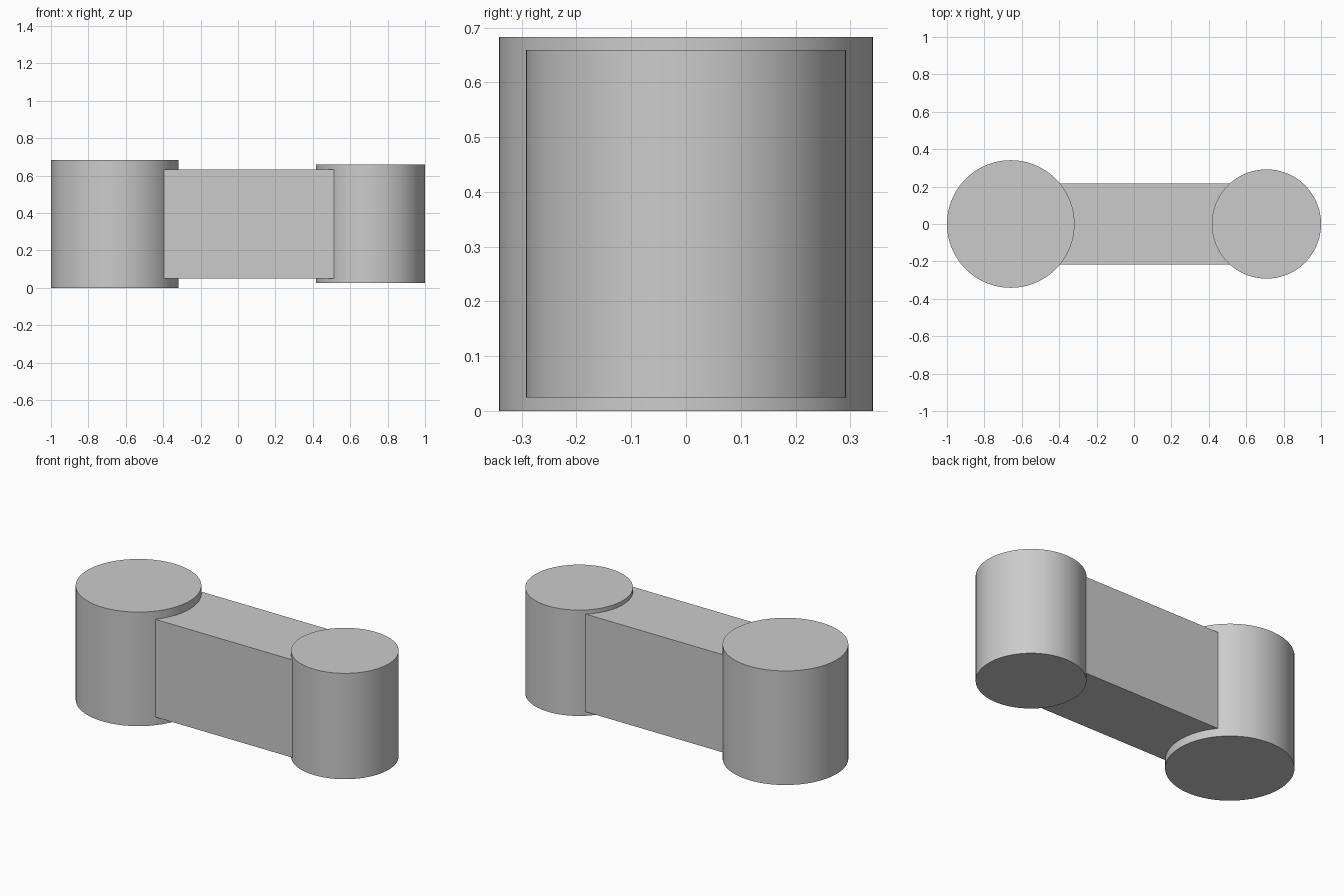
import bpy
import math

cube = bpy.data.objects.get("Cube")
if cube:
    bpy.data.objects.remove(cube, do_unlink=True)

# Single grey finish
GREY = (0.6, 0.6, 0.6, 1.0)
grey = bpy.data.materials.new("plain grey")
grey.use_nodes = True
grey.diffuse_color = GREY
grey.node_tree.nodes["Principled BSDF"].inputs["Base Color"].default_value = GREY


def finish(name):
    obj = bpy.context.object
    obj.name = name
    obj.data.materials.append(grey)
    return obj


def boss(name, x, radius, bottom, top):
    """Upright round boss with a smooth side and sharp rims."""
    bpy.ops.mesh.primitive_cylinder_add(
        vertices=96, radius=radius, depth=top - bottom,
        location=(x, 0, (bottom + top) / 2))
    finish(name)
    bpy.ops.object.shade_smooth_by_angle(angle=math.radians(30))


# Round bosses at each end
BIG_X, SMALL_X = -0.659, 0.708
boss("large_boss", BIG_X, 0.341, 0.0, 0.683)
boss("small_boss", SMALL_X, 0.292, 0.025, 0.659)

# Flat web joining the boss centres
bpy.ops.mesh.primitive_cube_add(size=1, location=((BIG_X + SMALL_X) / 2, 0, 0.3415))
web = finish("connecting_web")
web.scale = (SMALL_X - BIG_X, 0.434, 0.585)
bpy.ops.object.transform_apply(location=False, rotation=False, scale=True)
